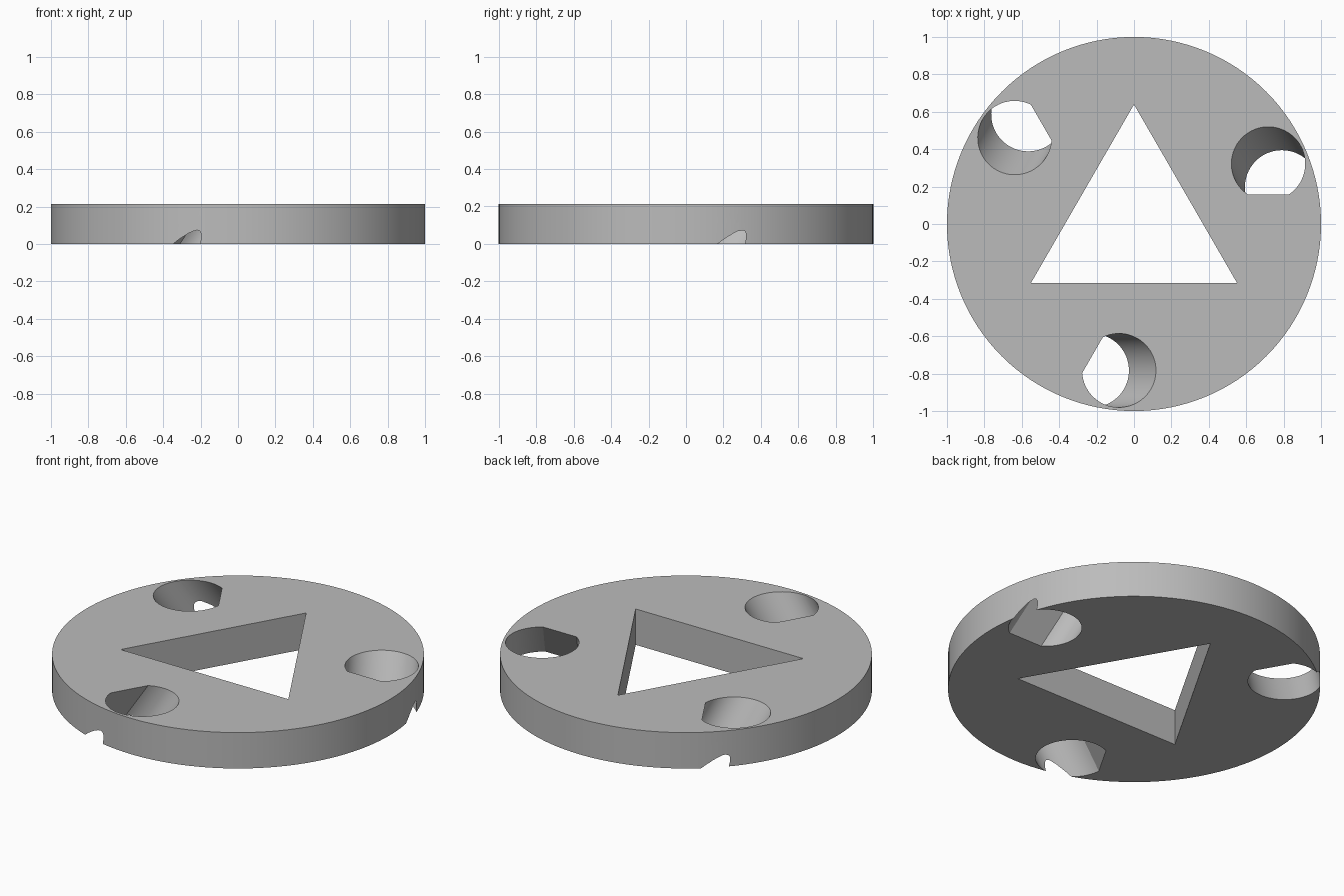
import bpy, bmesh
from math import radians, cos, sin, pi
from mathutils import Matrix

cube = bpy.data.objects.get("Cube")
if cube:
    bpy.data.objects.remove(cube, do_unlink=True)

HEIGHT = 0.213
HOLE_R = 0.1975

grey = bpy.data.materials.new("plain grey")
grey.use_nodes = True
grey.diffuse_color = (0.5, 0.5, 0.5, 1)
grey.node_tree.nodes["Principled BSDF"].inputs["Base Color"].default_value = (0.5, 0.5, 0.5, 1)


def prism(name, low, high, z0, z1):
    """Solid between two matching counter-clockwise outlines."""
    bm = bmesh.new()
    a = [bm.verts.new((x, y, z0)) for x, y in low]
    b = [bm.verts.new((x, y, z1)) for x, y in high]
    bm.faces.new(a[::-1])
    bm.faces.new(b)
    n = len(a)
    for i in range(n):
        j = (i + 1) % n
        bm.faces.new((a[i], a[j], b[j], b[i]))
    mesh = bpy.data.meshes.new(name)
    bm.to_mesh(mesh)
    bm.free()
    mesh.materials.append(grey)
    obj = bpy.data.objects.new(name, mesh)
    bpy.context.collection.objects.link(obj)
    return obj


def arc(cx, cy, r, start, end, steps):
    return [(cx + r * cos(start + (end - start) * i / steps),
             cy + r * sin(start + (end - start) * i / steps)) for i in range(steps + 1)]


# Round plate
rim = arc(0, 0, 1, 0, 2 * pi, 128)[:-1]
disc = prism("disc", rim, rim, 0, HEIGHT)

# Triangular centre opening
tri = arc(0, 0.003, 0.636, pi / 2, pi / 2 + 2 * pi, 3)[:-1]
cutters = [prism("triangle_cutter", tri, tri, -0.1, HEIGHT + 0.1)]


# Slanted D-shaped holes, three around the plate
def d_outline(z):
    cx = -0.2245 + 0.1445 * z / HEIGHT
    return arc(cx, -0.783, HOLE_R, radians(184), radians(476), 56)


for k in range(3):
    hole = prism("hole_cutter", d_outline(-0.1), d_outline(HEIGHT + 0.1), -0.1, HEIGHT + 0.1)
    hole.data.transform(Matrix.Rotation(k * 2 * pi / 3, 4, "Z"))
    cutters.append(hole)

# Cut the openings and clear the helpers away
bpy.ops.object.select_all(action="DESELECT")
disc.select_set(True)
bpy.context.view_layer.objects.active = disc
for cutter in cutters:
    cutter.hide_render = True
    mod = disc.modifiers.new("cut", "BOOLEAN")
    mod.operation = "DIFFERENCE"
    mod.solver = "EXACT"
    mod.object = cutter
    bpy.ops.object.modifier_apply(modifier=mod.name)
for cutter in cutters:
    bpy.data.objects.remove(cutter, do_unlink=True)

bpy.ops.object.shade_smooth_by_angle(angle=radians(30))
